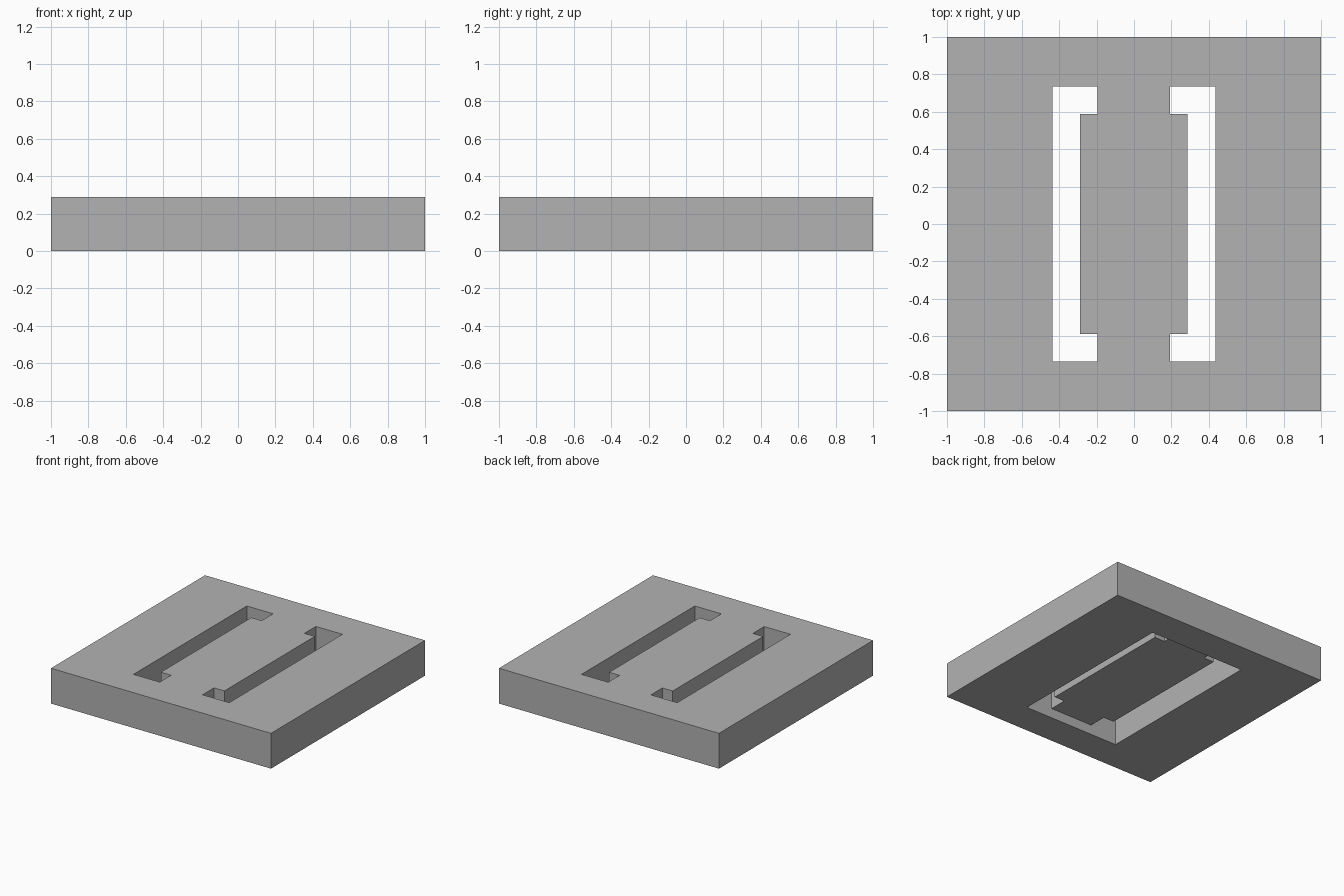
import bpy
import bmesh

default = bpy.data.objects.get("Cube")
if default:
    bpy.data.objects.remove(default, do_unlink=True)

HEIGHT = 0.29
RECESS = 0.08            # depth of the pocket under the plate
OUT_X, OUT_Y = 0.435, 0.735   # outer edge of slots and pocket
STEM_X, FOOT_X, FOOT_Y = 0.287, 0.193, 0.587

grey = bpy.data.materials.new("plain grey")
grey.use_nodes = True
colour = (0.448, 0.448, 0.448, 1)
grey.diffuse_color = colour
grey.node_tree.nodes["Principled BSDF"].inputs["Base Color"].default_value = colour


def prism(name, outline, z0, z1):
    """Extrude a flat outline between two heights."""
    bm = bmesh.new()
    base = bm.faces.new([bm.verts.new((x, y, z0)) for x, y in outline])
    top = bmesh.ops.extrude_face_region(bm, geom=[base])["geom"]
    verts = [v for v in top if isinstance(v, bmesh.types.BMVert)]
    bmesh.ops.translate(bm, verts=verts, vec=(0, 0, z1 - z0))
    bmesh.ops.recalc_face_normals(bm, faces=bm.faces)
    mesh = bpy.data.meshes.new(name)
    bm.to_mesh(mesh)
    bm.free()
    mesh.materials.append(grey)
    obj = bpy.data.objects.new(name, mesh)
    bpy.context.collection.objects.link(obj)
    return obj


def rectangle(x, y):
    return [(-x, -y), (x, -y), (x, y), (-x, y)]


# Square plate
plate = prism("slotted_plate", rectangle(1, 1), 0, HEIGHT)

# Shallow pocket in the underside
cutters = [prism("pocket_cutter", rectangle(OUT_X, OUT_Y), -0.1, RECESS)]

# Bracket-shaped slots, one mirrored from the other
half = [(OUT_X, OUT_Y), (FOOT_X, OUT_Y), (FOOT_X, FOOT_Y), (STEM_X, FOOT_Y)]
bracket = half + [(x, -y) for x, y in reversed(half)]
for side, sign in (("left", 1), ("right", -1)):
    outline = [(sign * x - 0.003 * (sign < 0), y) for x, y in bracket]
    outline = [(max(x, -OUT_X), y) for x, y in outline]
    cutters.append(prism(side + "_slot_cutter", outline, RECESS / 2, HEIGHT + 0.1))

# Cut the plate, then discard the cutters
bpy.context.view_layer.objects.active = plate
for cutter in cutters:
    cutter.hide_render = True
    mod = plate.modifiers.new(cutter.name, "BOOLEAN")
    mod.operation = "DIFFERENCE"
    mod.solver = "EXACT"
    mod.object = cutter
    bpy.ops.object.modifier_apply(modifier=mod.name)
    bpy.data.objects.remove(cutter, do_unlink=True)
